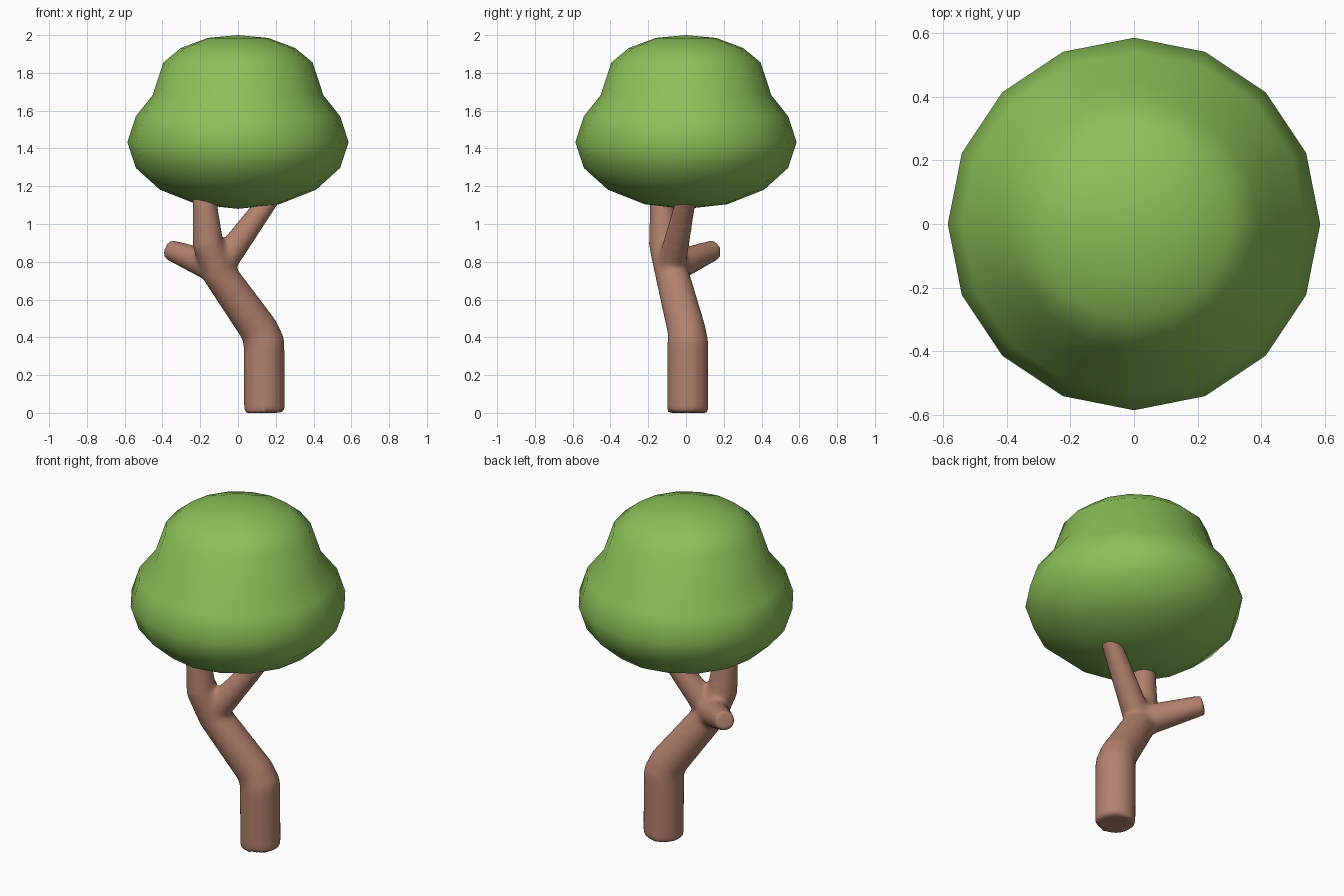
import bpy, bmesh, math
from mathutils import Vector, Matrix

if "Cube" in bpy.data.objects:
    bpy.data.objects.remove(bpy.data.objects["Cube"])


def material(name, rgb):
    m = bpy.data.materials.new(name)
    m.diffuse_color = (*rgb, 1)
    m.use_nodes = True
    m.node_tree.nodes["Principled BSDF"].inputs["Base Color"].default_value = m.diffuse_color
    return m


def add_object(name, bm, mat):
    bmesh.ops.recalc_face_normals(bm, faces=bm.faces)
    for f in bm.faces:
        f.smooth = True
    me = bpy.data.meshes.new(name)
    bm.to_mesh(me)
    bm.free()
    me.materials.append(mat)
    ob = bpy.data.objects.new(name, me)
    bpy.context.collection.objects.link(ob)
    return ob


leaf = material("leaf green", (0.258, 0.53, 0.098))
bark = material("bark brown", (0.45, 0.222, 0.152))

# Crown: 16-sided lathe of two merged balls
profile = [(0.22, 1.105), (0.414, 1.182), (0.541, 1.297), (0.586, 1.433), (0.541, 1.57),
           (0.452, 1.682), (0.395, 1.855), (0.302, 1.932), (0.16, 1.985)]
SIDES = 16
bm = bmesh.new()
rings = [[bm.verts.new((r * math.cos(2 * math.pi * i / SIDES), r * math.sin(2 * math.pi * i / SIDES), z))
          for i in range(SIDES)] for r, z in profile]
bottom, top = bm.verts.new((0, 0, 1.08)), bm.verts.new((0, 0, 2.0))
for i in range(SIDES):
    j = (i + 1) % SIDES
    for a, b in zip(rings, rings[1:]):
        bm.faces.new((a[i], a[j], b[j], b[i]))
    bm.faces.new((bottom, rings[0][j], rings[0][i]))
    bm.faces.new((top, rings[-1][i], rings[-1][j]))
add_object("crown", bm, leaf)

# Trunk and branches: paths of (x, y, z, radius)
paths = [
    [(0.14, 0.01, 0.0, 0.109), (0.138, 0.01, 0.37, 0.109), (0.115, 0.004, 0.435, 0.102),
     (-0.10, -0.075, 0.74, 0.090), (-0.158, -0.115, 0.89, 0.082), (-0.178, -0.13, 1.15, 0.062)],
    [(-0.10, -0.08, 0.77, 0.078), (0.18, 0.005, 1.15, 0.052)],
    [(-0.13, -0.065, 0.775, 0.085), (-0.36, 0.15, 0.863, 0.055)],
]
bm = bmesh.new()
for path in paths:
    for k, (p, q) in enumerate(zip(path, path[1:])):
        a, b = Vector(p[:3]), Vector(q[:3])
        d = b - a
        mat = Matrix.Translation((a + b) / 2) @ d.to_track_quat('Z', 'Y').to_matrix().to_4x4()
        bmesh.ops.create_cone(bm, cap_ends=True, segments=24, radius1=p[3], radius2=q[3],
                              depth=d.length, matrix=mat)
        if k > 0:  # round joint
            bmesh.ops.create_uvsphere(bm, u_segments=24, v_segments=12, radius=p[3],
                                      matrix=Matrix.Translation(a))
trunk = add_object("trunk_and_branches", bm, bark)

# Fuse the limbs and soften the joints
remesh = trunk.modifiers.new("fuse", 'REMESH')
remesh.mode = 'VOXEL'
remesh.voxel_size = 0.014
remesh.use_smooth_shade = True
soften = trunk.modifiers.new("soften", 'SMOOTH')
soften.factor = 0.5
soften.iterations = 10
